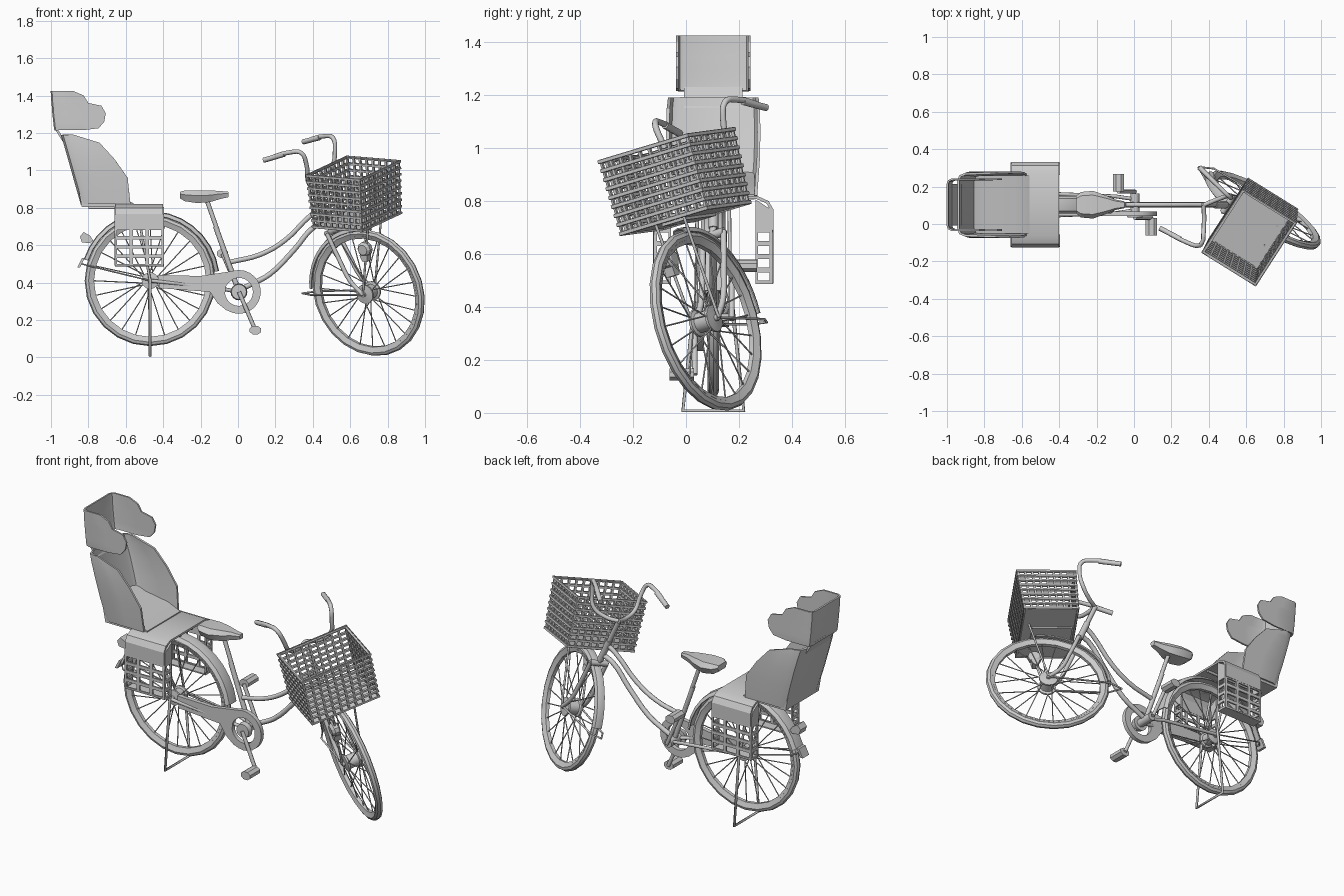
import bpy, bmesh, math
from mathutils import Vector, Matrix

if "Cube" in bpy.data.objects:
    bpy.data.objects.remove(bpy.data.objects["Cube"])

Y = 0.103                      # centre plane of the bicycle
rad = math.radians


def mesh_obj(name, bm, thick=0.0):
    bmesh.ops.remove_doubles(bm, verts=bm.verts, dist=1e-5)
    bmesh.ops.recalc_face_normals(bm, faces=bm.faces)
    me = bpy.data.meshes.new(name)
    bm.to_mesh(me)
    bm.free()
    ob = bpy.data.objects.new(name, me)
    bpy.context.collection.objects.link(ob)
    if thick:                  # give sheets a wall and bake it so edges can be sharpened
        m = ob.modifiers.new("thickness", 'SOLIDIFY')
        m.thickness, m.offset = thick, 0
        ev = ob.evaluated_get(bpy.context.evaluated_depsgraph_get())
        ob.data = bpy.data.meshes.new_from_object(ev)
        ob.modifiers.clear()
    for p in ob.data.polygons:
        p.use_smooth = True
    ob.data.set_sharp_from_angle(angle=rad(28))
    return ob


def tube(name, pts, r, curved=False):
    """Round tube through points; y is measured from the centre plane."""
    cu = bpy.data.curves.new(name, 'CURVE')
    cu.dimensions, cu.bevel_depth, cu.use_fill_caps = '3D', r, True
    cu.bevel_resolution, cu.resolution_u = 2, 4
    sp = cu.splines.new('BEZIER')
    sp.bezier_points.add(len(pts) - 1)
    for b, (x, y, z) in zip(sp.bezier_points, pts):
        b.co = (x, y + Y, z)
        b.handle_left_type = b.handle_right_type = 'AUTO' if curved else 'VECTOR'
    ob = bpy.data.objects.new(name, cu)
    bpy.context.collection.objects.link(ob)
    return ob


def sheet(name, rows, thick=0.0, wrap=False, caps=False):
    """Skin a grid of points; wrap closes each row, caps closes the ends."""
    bm = bmesh.new()
    vs = [[bm.verts.new((x, y + Y, z)) for x, y, z in r] for r in rows]
    n = len(rows[0])
    for a, b in zip(vs, vs[1:]):
        for i in range(n if wrap else n - 1):
            j = (i + 1) % n
            bm.faces.new((a[i], a[j], b[j], b[i]))
    if caps:
        bm.faces.new(vs[0])
        bm.faces.new(vs[-1])
    return mesh_obj(name, bm, thick)


def prism(name, pts, y0, y1):
    return sheet(name, [[(x, y, z) for x, z in pts] for y in (y0, y1)], wrap=True, caps=True)


def revolve(name, c, prof, wrap=True, a0=0, a1=360, n=24, thick=0.0):
    """Spin a (radius, y) profile about a y-parallel axis through c=(x, z)."""
    rows = []
    for i in range(n + 1):
        t = rad(a0 + (a1 - a0) * i / n)
        rows.append([(c[0] + r * math.cos(t), y, c[1] + r * math.sin(t)) for r, y in prof])
    return sheet(name, rows, thick, wrap)


def lattice(name, panels, thick):
    """Panels: (corners, columns, rows, bar half width); 0 width leaves it solid."""
    bm = bmesh.new()
    for (a, b, c, d), nu, nv, w in panels:
        a, b, c, d = (Vector(p) + Vector((0, Y, 0)) for p in (a, b, c, d))
        g = [[bm.verts.new(a.lerp(b, i / nu).lerp(d.lerp(c, i / nu), j / nv))
              for i in range(nu + 1)] for j in range(nv + 1)]
        fs = [bm.faces.new((g[j][i], g[j][i + 1], g[j + 1][i + 1], g[j + 1][i]))
              for j in range(nv) for i in range(nu)]
        bm.normal_update()
        if w:
            bmesh.ops.inset_individual(bm, faces=fs, thickness=w)
            bmesh.ops.delete(bm, geom=fs, context='FACES')
    return mesh_obj(name, bm, thick)


def wheel(name, c, R, hub_r, hw):
    ring = [(R - .021 + .021 * math.cos(rad(k * 45)), .021 * math.sin(rad(k * 45))) for k in range(8)]
    revolve(name + "_tyre", c, ring)
    revolve(name + "_rim", c, [(R - .035, .016), (R - .035, -.016), (R - .05, -.01), (R - .05, .01)])
    half = [(0, -.06), (.012, -.06), (.012, -hw - .005), (hub_r, -hw), (hub_r, -hw + .01), (hub_r * .75, -hw + .015)]
    revolve(name + "_hub", c, half + [(r, -y) for r, y in half[::-1]], wrap=False, n=16)
    for i in range(24):
        t = rad(i * 15)
        h = t + rad(18 if i % 4 < 2 else -18)
        tube(name + "_spoke", [(c[0] + hub_r * .9 * math.cos(h), (hw - .005) * (-1) ** i, c[1] + hub_r * .9 * math.sin(h)),
                               (c[0] + (R - .045) * math.cos(t), 0, c[1] + (R - .045) * math.sin(t))], .003)


def fender(name, c, r, w, a0, a1):
    prof = [(r - .022, -w), (r - .004, -w * .7), (r, 0), (r - .004, w * .7), (r - .022, w)]
    revolve(name, c, prof, wrap=False, a0=a0, a1=a1, n=14, thick=.005)


# ---------- front assembly, built straight ahead and steered afterwards ----------
P = Vector((.503, Y, .67))
ax = Vector((-math.sin(rad(25)), 0, math.cos(rad(25))))
FW = (.707, .351)
wheel("front_wheel", FW, .35, .052, .042)
fender("front_fender", FW, .363, .028, 85, 180)


def on_axis(t):
    return (P.x + ax.x * t, 0, P.z + ax.z * t)


tube("stem", [on_axis(-.01), on_axis(.31)], .014)
tube("fork_crown", [(.50, -.05, .672), (.50, .05, .672)], .017)
for s in (-1, 1):
    tube("fork_leg", [(.50, s * .048, .675), (.57, s * .05, .53), (.63, s * .052, .42), (FW[0], s * .055, FW[1])], .012, True)
    tube("basket_stay", [(FW[0], s * .06, FW[1]), (.78, s * .065, .755)], .006)
    tube("front_fender_stay", [(FW[0], s * .055, FW[1]), (.36, s * .04, .322), (.285, 0, .315)], .005)
    bar = [(-.13, 0, .285), (-.09, .06, .29), (-.05, .125, .33), (-.038, .145, .41),
           (-.055, .162, .475), (-.11, .175, .478), (-.27, .20, .428)]
    pts = [(P.x + x, s * y, P.z + z) for x, y, z in bar]
    tube("handlebar", pts, .012, True)
    end, prev = Vector(pts[-1]), Vector(pts[-2])
    tube("grip", [end.lerp(prev, .75), end], .014)
# headlamp with bracket
revolve("headlamp", (.745, .61), [(0, -.09), (.028, -.09), (.04, -.075), (.04, -.05), (.025, -.04), (0, -.04)], wrap=False, n=10)
prism("headlamp_body", [(.72, .58), (.735, .545), (.765, .545), (.77, .58)], -.085, -.045)

# basket: four tapered lattice walls and a solid floor
bx, bz = .667, .75
lo = [(bx + i * .15, j * .195, bz) for i, j in ((-1, -1), (1, -1), (1, 1), (-1, 1))]
hi = [(bx + i * .163, j * .2, bz + .283) for i, j in ((-1, -1), (1, -1), (1, 1), (-1, 1))]
walls = [((lo[k], lo[(k + 1) % 4], hi[(k + 1) % 4], hi[k]), (8, 9)[k % 2], 8, .008) for k in range(4)]
lattice("basket", walls + [(lo, 1, 1, 0)], .012)
for k in range(9):             # slightly raised slats around the basket
    f = k / 8
    hoop = [Vector(a).lerp(Vector(b), f) for a, b in zip(lo, hi)]
    rows = []
    for grow, dz in ((.004, -.008), (.009, -.006), (.009, .006), (.004, .008)):
        rows.append([(p.x + math.copysign(grow, p.x - bx), p.y + math.copysign(grow, p.y), p.z + dz) for p in hoop])
    sheet("basket_slat", rows, wrap=True)
prism("basket_bracket", [(.53, .748), (.76, .748), (.76, .736), (.53, .736)], -.05, .05)

M = Matrix.Translation(P) @ Matrix.Rotation(rad(-35.5), 4, ax) @ Matrix.Translation(-P)
for ob in list(bpy.context.collection.objects):
    ob.matrix_world = M

# ---------- frame ----------
RW = (-.47, .41)
tube("head_tube", [on_axis(.03), on_axis(.17)], .019)
tube("upper_tube", [(.45, 0, .80), (.39, 0, .76), (.25, 0, .625), (.12, 0, .55), (-.04, 0, .51)], .013, True)
tube("lower_tube", [(.48, 0, .73), (.41, 0, .70), (.30, 0, .575), (.17, 0, .445), (.08, 0, .395), (.005, 0, .36)], .014, True)
tube("seat_tube", [(.005, 0, .35), (-.12, 0, .70)], .014)
tube("seat_post", [(-.11, 0, .68), (-.17, 0, .85)], .012)
tube("bottom_bracket", [(.005, -.06, .35), (.005, .06, .35)], .025)
for s in (-1, 1):
    tube("chain_stay", [(RW[0], s * .06, RW[1]), (-.1, s * .045, .37), (0, s * .03, .35)], .01)
    tube("carrier_strut", [(RW[0], s * .065, RW[1]), (-.54, s * .06, .80)], .007)
    tube("carrier_rail", [(-.80, s * .055, .80), (-.41, s * .055, .80)], .008)
    tube("rear_fender_stay", [(RW[0], s * .06, RW[1]), (-.80, s * .04, .49), (-.835, 0, .50)], .004)

# saddle
rows = []
for x, w, t, b in ((-.31, .045, .885, .85), (-.285, .068, .892, .835), (-.22, .074, .892, .825),
                   (-.15, .05, .892, .83), (-.10, .028, .89, .845), (-.05, .018, .885, .857)):
    m = (t + b) / 2 + .006
    rows.append([(x, -w, m), (x, -w * .7, t), (x, w * .7, t), (x, w, m), (x, w * .7, b), (x, -w * .7, b)])
sheet("saddle", rows, wrap=True, caps=True)

# rear wheel, fender, stand, lamp
wheel("rear_wheel", RW, .35, .045, .038)
fender("rear_fender", RW, .37, .045, 8, 162)
prism("rear_flap", [(-.835, .53), (-.82, .53), (-.845, .48), (-.86, .48)], -.03, .03)
tube("stand", [(-.47, -.07, .42), (-.47, -.115, .008), (-.47, .115, .008), (-.47, .07, .42)], .008)
prism("rear_reflector", [(-.845, .645), (-.825, .67), (-.79, .65), (-.775, .625), (-.79, .61), (-.835, .615)], -.03, .03)

# chain guard, cranks and pedals
revolve("chain_guard_ring", (.005, .35), [(.117, -.06), (.117, -.035), (.075, -.035), (.075, -.06)])
revolve("crank_hub", (.005, .35), [(0, -.068), (.04, -.068), (.045, -.04), (0, -.04)], wrap=False, n=16)
prism("chain_case", [(-.43, .44), (-.2, .435), (0, .466), (-.02, .425), (-.065, .385), (-.07, .33), (-.045, .29),
                     (-.06, .25), (-.11, .29), (-.15, .35), (-.42, .37)], -.06, -.035)
for s in (-1, 1):
    px, pz = .005 - s * .088, .35 + s * .205
    tube("crank_arm", [(.005, s * .07, .35), (px, s * .07, pz)], .011)
    prism("pedal", [(px + .033 * math.cos(rad(k * 45 + 22)), pz + .025 * math.sin(rad(k * 45 + 22))) for k in range(8)],
          s * .072, s * .165)


# ---------- child seat ----------
def u_row(z, xb, xf, hw, c=.04):
    half = [(xf, -hw, z), ((xf + xb + c) / 2, -hw, z), (xb + c, -hw, z), (xb + c * .25, -hw + c * .3, z), (xb, -hw + c, z)]
    return half + [(x, -y, z) for x, y, z in reversed(half)]


sheet("child_seat_shell", [u_row(*r) for r in ((.82, -.835, -.575, .16), (.96, -.875, -.59, .17),
                                               (1.06, -.903, -.66, .172), (1.147, -.928, -.74, .17),
                                               (1.19, -.94, -.88, .165))], .012)
sheet("child_seat_headrest", [u_row(*r, c=.025) for r in (
    (1.215, -.977, -.83, .135), (1.225, -.979, -.745, .136), (1.26, -.983, -.715, .136), (1.305, -.988, -.707, .136),
    (1.345, -.991, -.73, .136), (1.36, -.993, -.80, .136), (1.40, -.995, -.825, .136), (1.424, -.997, -.88, .136))], .01)
prism("headrest_neck", [(-.985, 1.23), (-.97, 1.23), (-.92, 1.15), (-.935, 1.15)], -.11, .11)
prism("child_seat_cushion", [(-.855, .91), (-.79, .885), (-.64, .86), (-.56, .825), (-.56, .805), (-.835, .805)], -.155, .155)

# leg guards: draped board, slotted panels and foot plates
x0, x1 = -.655, -.40
cross = [(.222, .69), (.222, .765), (.205, .795), (.165, .813)]
cross = [(-y, z) for y, z in cross] + cross[::-1]
sheet("leg_guard_board", [[(x, y, z) for y, z in cross] for x in (x0, x1)], .012)
for s in (-1, 1):
    i, o = s * .16, s * .222
    panels = [(((x0, o, .49), (x1, o, .49), (x1, o, .69), (x0, o, .69)), 3, 4, .013),
              (((x0, i, .49), (x1, i, .49), (x1, o, .49), (x0, o, .49)), 1, 1, 0)]
    for x in (x0, x1):
        panels.append((((x, i, .49), (x, o, .49), (x, o, .69), (x, i, .69)), 1, 4, .013))
        panels.append((((x, i, .69), (x, o, .69), (x, o, .765), (x, i, .805)), 1, 1, 0))
    lattice("leg_guard", panels, .01)
